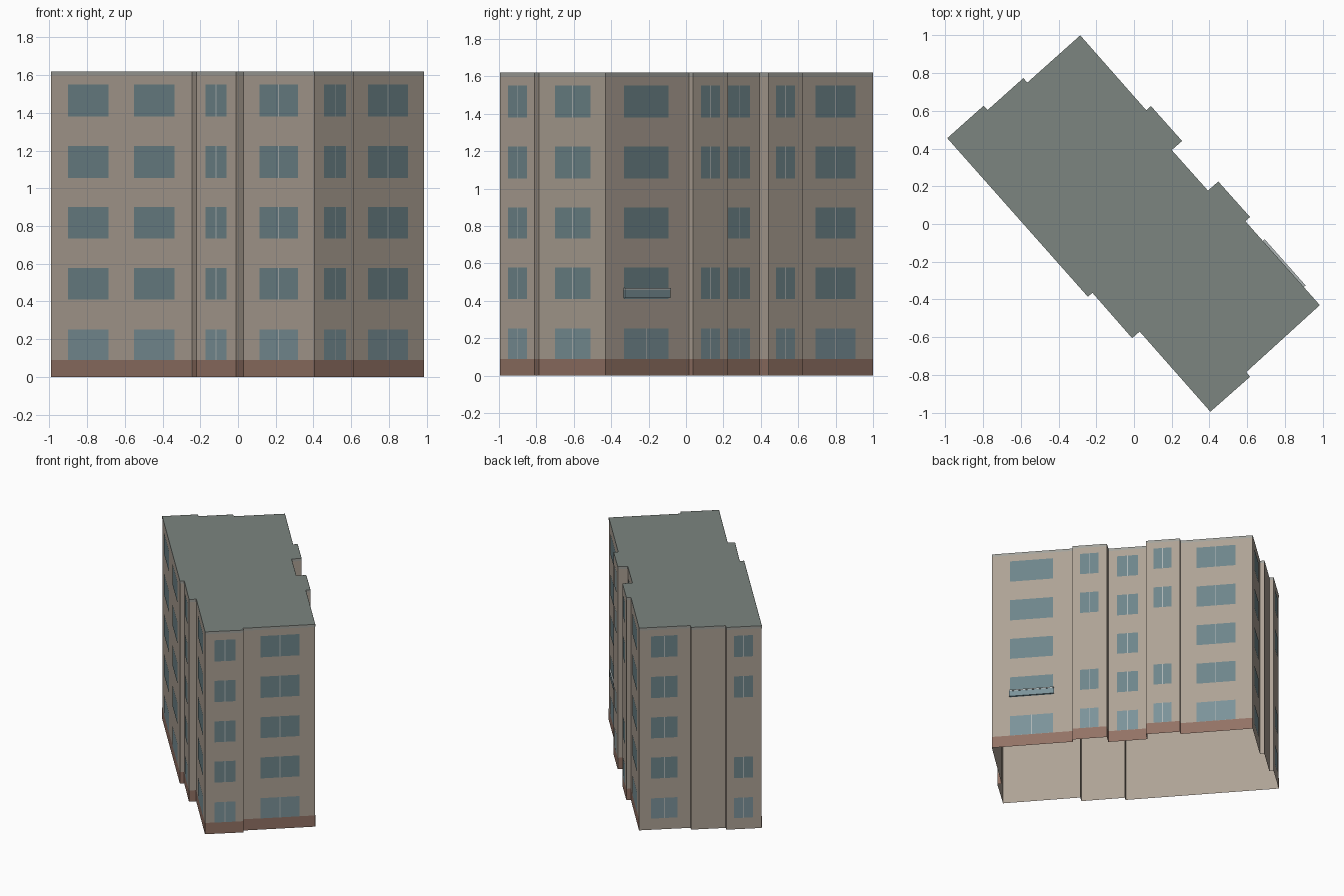
import bpy, bmesh
from mathutils import Vector

if "Cube" in bpy.data.objects:
    bpy.data.objects.remove(bpy.data.objects["Cube"])

HEIGHT = 1.62
# Footprint, counter-clockwise from the west corner
PLAN = [Vector(p) for p in [
    (-0.99, 0.455), (-0.245, -0.385), (-0.22, -0.365), (-0.01, -0.605),
    (0.03, -0.57), (0.405, -0.995), (0.615, -0.81), (0.595, -0.785),
    (0.985, -0.43), (0.59, 0.015), (0.615, 0.037), (0.447, 0.225),
    (0.392, 0.177), (0.20, 0.392), (0.255, 0.44), (0.09, 0.625),
    (0.065, 0.603), (-0.285, 1.0), (-0.565, 0.75), (-0.587, 0.773),
    (-0.775, 0.605), (-0.797, 0.627)]]
N = len(PLAN)
FLOORS = [(0.09, 0.252), (0.41, 0.578), (0.733, 0.90), (1.055, 1.225), (1.38, 1.55)]
ALL = (0, 1, 2, 3, 4)
STAIR = (0, 1, 3, 4)


def material(name, color):
    m = bpy.data.materials.new(name)
    m.diffuse_color = (*color, 1)
    m.use_nodes = True
    m.node_tree.nodes["Principled BSDF"].inputs["Base Color"].default_value = m.diffuse_color
    return m


def finish(name, bm, mat):
    me = bpy.data.meshes.new(name)
    bm.to_mesh(me)
    bm.free()
    me.materials.append(mat)
    ob = bpy.data.objects.new(name, me)
    bpy.context.collection.objects.link(ob)


def spot(edge, t, z, off):
    """Point at fraction t along a wall, pushed outward by off."""
    p, q = PLAN[edge], PLAN[(edge + 1) % N]
    d = (q - p).normalized()
    xy = p.lerp(q, t) + Vector((d.y, -d.x)) * off
    return (xy.x, xy.y, z)


def panel(bm, edge, t0, t1, z0, z1, off=0.002):
    bm.faces.new([bm.verts.new(spot(edge, t, z, off))
                  for t, z in ((t0, z0), (t1, z0), (t1, z1), (t0, z1))])


wall_mat = material("plaster", (0.42, 0.36, 0.30))
roof_mat = material("roof_grey", (0.20, 0.235, 0.215))
trim_mat = material("trim_grey", (0.36, 0.36, 0.33))
base_mat = material("base_brown", (0.29, 0.17, 0.13))
glass_mat = material("glass", (0.155, 0.235, 0.255))
pale_mat = material("pale_glass", (0.20, 0.29, 0.32))
bar_mat = material("window_bar", (0.42, 0.46, 0.46))

# Walls, open at the bottom
bm = bmesh.new()
for i in range(N):
    panel(bm, i, 0, 1, 0, HEIGHT, 0)
bmesh.ops.remove_doubles(bm, verts=bm.verts, dist=1e-4)
finish("walls", bm, wall_mat)

# Flat roof
bm = bmesh.new()
bm.faces.new([bm.verts.new((p.x, p.y, HEIGHT)) for p in PLAN])
finish("roof", bm, roof_mat)

# Eaves strip all round, brown base everywhere but the north-west end
bm = bmesh.new()
for i in range(N):
    panel(bm, i, 0, 1, HEIGHT - 0.02, HEIGHT, 0.001)
finish("eaves_trim", bm, trim_mat)
bm = bmesh.new()
for i in range(17):
    panel(bm, i, 0, 1, 0, 0.09, 0.001)
finish("base_band", bm, base_mat)

# Windows: wall index, start, end, floors, floors with a centre bar
WINDOWS = [
    (0, 0.12, 0.41, ALL, ()), (0, 0.59, 0.88, ALL, ()),
    (2, 0.24, 0.76, ALL, ALL), (4, 0.227, 0.773, ALL, ALL),
    (5, 0.24, 0.79, ALL, ALL), (7, 0.24, 0.78, ALL, ALL),
    (8, 0.22, 0.755, ALL, (0,)), (10, 0.22, 0.76, STAIR, STAIR),
    (12, 0.22, 0.76, ALL, ALL), (14, 0.22, 0.76, STAIR, STAIR),
    (16, 0.22, 0.76, ALL, ALL), (17, 0.23, 0.75, ALL, ALL),
    (21, 0.22, 0.75, STAIR, STAIR)]
glass, pale, bars = bmesh.new(), bmesh.new(), bmesh.new()
for edge, t0, t1, floors, barred in WINDOWS:
    length = (PLAN[(edge + 1) % N] - PLAN[edge]).length
    for f in floors:
        panel(pale if f == 0 else glass, edge, t0, t1, *FLOORS[f])
        if f in barred:
            mid, w = (t0 + t1) / 2, 0.003 / length
            panel(bars, edge, mid - w, mid + w, *FLOORS[f], 0.003)
finish("upper_windows", glass, glass_mat)
finish("ground_windows", pale, pale_mat)
finish("window_bars", bars, bar_mat)


def box_on_wall(name, edge, t0, t1, z0, z1, depth, mat):
    bm = bmesh.new()
    for o in (0, depth):
        for t in (t0, t1):
            for z in (z0, z1):
                bm.verts.new(spot(edge, t, z, o))
    bmesh.ops.convex_hull(bm, input=bm.verts)
    finish(name, bm, mat)


# Shallow balcony on the east side, with a top rail
box_on_wall("balcony_front", 8, 0.215, 0.765, 0.415, 0.458, 0.011, pale_mat)
box_on_wall("balcony_rail", 8, 0.215, 0.765, 0.458, 0.468, 0.013, bar_mat)
